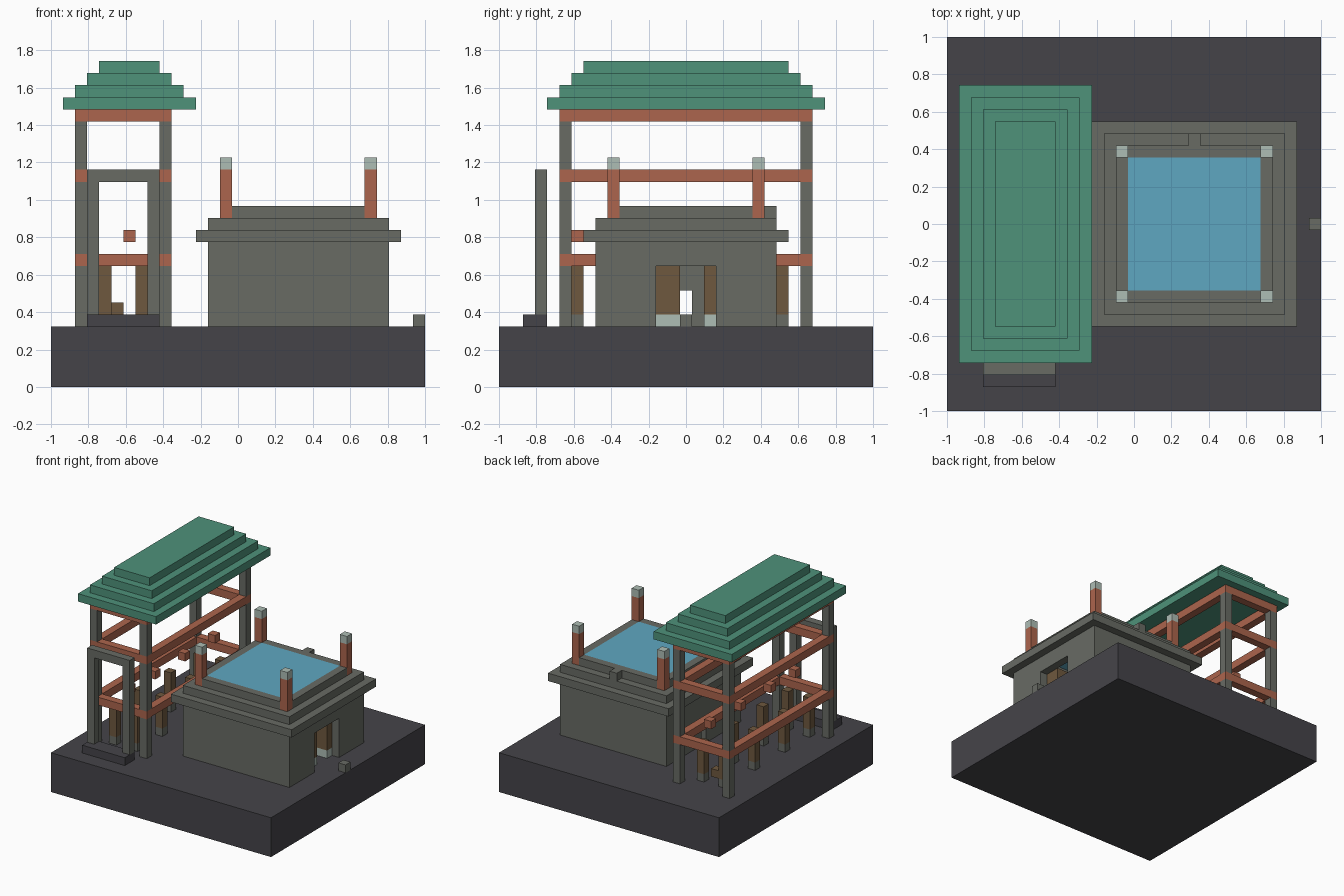
import bpy
import bmesh
from mathutils import Vector

if "Cube" in bpy.data.objects:
    bpy.data.objects.remove(bpy.data.objects["Cube"], do_unlink=True)

N = 31            # blocks along the base
U = 2 / N         # size of one block


def material(name, rgb):
    lin = [((c / 255 + 0.055) / 1.055) ** 2.4 for c in rgb] + [1]
    m = bpy.data.materials.new(name)
    m.use_nodes = True
    m.diffuse_color = lin
    bsdf = next(n for n in m.node_tree.nodes if n.type == 'BSDF_PRINCIPLED')
    bsdf.inputs["Base Color"].default_value = lin
    return m


dark = material("dark stone", (69, 68, 73))
grey = material("grey stone", (104, 107, 100))
red = material("red timber", (172, 101, 77))
green = material("green roof tile", (78, 146, 122))
brown = material("brown wood", (110, 88, 62))
pale = material("pale stone", (174, 189, 181))
blue = material("blue water", (95, 167, 193))


def part(name, mat, boxes):
    """One object from boxes given in blocks: (x, y, z ranges)."""
    bm = bmesh.new()
    for xr, yr, zr in boxes:
        lo = Vector((xr[0] - N / 2, yr[0] - N / 2, zr[0])) * U
        hi = Vector((xr[1] - N / 2, yr[1] - N / 2, zr[1])) * U
        for v in bmesh.ops.create_cube(bm, size=1)["verts"]:
            v.co = Vector([(l + h) / 2 + c * (h - l) for l, h, c in zip(lo, hi, v.co)])
    mesh = bpy.data.meshes.new(name)
    bm.to_mesh(mesh)
    bm.free()
    mesh.materials.append(mat)
    ob = bpy.data.objects.new(name, mesh)
    bpy.context.collection.objects.link(ob)
    return ob


def ring(xr, yr, zr, w=1, corners=True):
    """Four boxes round a rectangle, with or without its corners."""
    (a, b), (c, d) = xr, yr
    e, f = (a, b) if corners else (a + w, b - w)
    return [((e, f), (c, c + w), zr), ((e, f), (d - w, d), zr),
            ((a, a + w), (c + w, d - w), zr), ((b - w, b), (c + w, d - w), zr)]


def posts(xs, ys, zr):
    return [((x, x + 1), (y, y + 1), zr) for x in xs for y in ys]


part("base", dark, [((0, N), (0, N), (0, 5))])

# Pavilion: posts broken by beam rings, then a stepped roof
px, py = (2, 10), (5, 26)
columns = []
for zr in ((5, 10), (11, 17), (18, 22)):
    columns += posts((2, 9), (5, 25), zr)
part("pavilion_posts", grey, columns)
beams = []
for z in (10, 17, 22):
    beams += ring(px, py, (z, z + 1))
part("pavilion_beams", red, beams)
part("pavilion_roof", green,
     [((1 + i, 12 - i), (4 + i, 27 - i), (23 + i, 24 + i)) for i in range(4)])

# Gate and its step
part("gate", grey, posts((3, 8), (3,), (6, 17)) + [((3, 9), (3, 4), (17, 18))])
part("gate_step", dark, [((3, 9), (2, 4), (5, 6))])

# Stalls inside the pavilion with hanging blocks
rows = (6, 11, 17, 23)
part("stall_feet", grey, posts((4, 7), rows, (5, 6)))
part("stall_panels", brown, posts((4, 7), rows, (6, 10)))
part("stall_seat", brown, posts((5,), (23,), (6, 7)))
part("hanging_blocks", red, posts((6,), rows, (12, 13)))

# Hall walls, with a wide east door and a narrow west opening
part("hall_walls", grey, [
    ((13, 28), (8, 9), (5, 12)), ((13, 28), (22, 23), (5, 12)),
    ((27, 28), (9, 13), (5, 12)), ((27, 28), (18, 22), (5, 12)),
    ((27, 28), (13, 18), (10, 12)),
    ((13, 14), (9, 15), (5, 12)), ((13, 14), (16, 22), (5, 12)),
    ((13, 14), (15, 16), (8, 12))])
part("hall_cornice", grey,
     ring((12, 29), (7, 24), (12, 13), 2) + ring((13, 28), (8, 23), (13, 14), 2))
part("pool_rim", grey, ring((14, 27), (9, 22), (14, 15), 1, False))
part("rim_spout", grey, posts((20,), (22,), (14, 15)))
part("pool_water", blue, [((15, 26), (10, 21), (14, 15))])
part("corner_posts", red, posts((14, 26), (9, 21), (14, 18)))
part("corner_caps", pale, posts((14, 26), (9, 21), (18, 19)))

# Furniture just inside the east door
for name, mat, zr in (("cabinet_feet", pale, (5, 6)), ("cabinets", brown, (6, 10))):
    part(name, mat, [((25, 27), (13, 15), zr), ((25, 27), (17, 18), zr)])

part("marker_stone", grey, posts((30,), (15,), (5, 6)))
